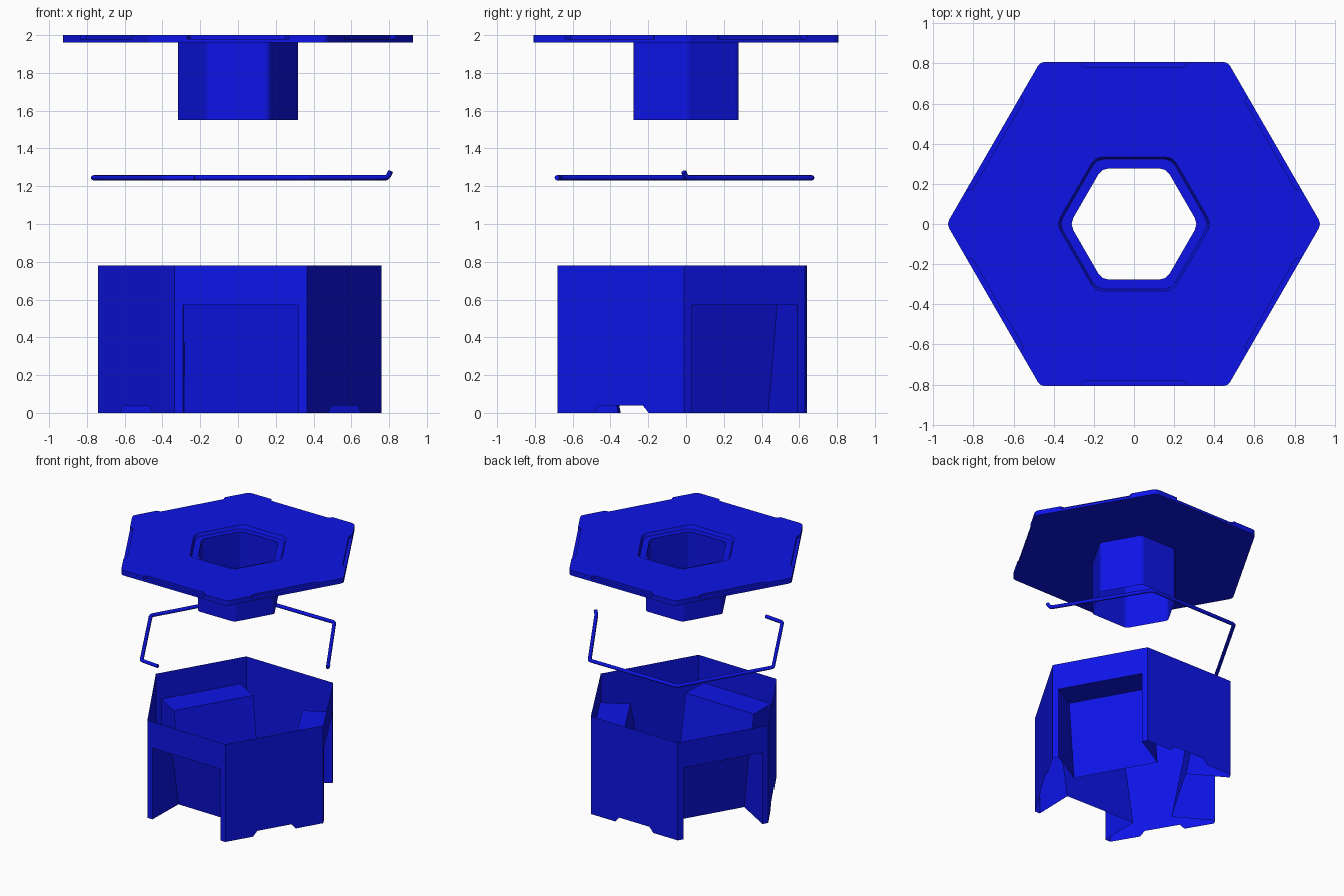
import bpy, bmesh
from math import sin, cos, pi, radians
from mathutils import Vector

if "Cube" in bpy.data.objects:
    bpy.data.objects.remove(bpy.data.objects["Cube"])

blue = bpy.data.materials.new("blue")
blue.diffuse_color = (0.004, 0.007, 0.8, 1)
blue.use_nodes = True
blue.node_tree.nodes["Principled BSDF"].inputs["Base Color"].default_value = blue.diffuse_color


def finish(name, bm):
    bmesh.ops.remove_doubles(bm, verts=bm.verts, dist=1e-5)
    me = bpy.data.meshes.new(name)
    bm.to_mesh(me)
    bm.free()
    ob = bpy.data.objects.new(name, me)
    bpy.context.collection.objects.link(ob)
    me.materials.append(blue)
    return ob


def hex_ring(r, c, z, notch=0.0):
    """Hexagon with corners rounded by c and optional edge notches."""
    pts = []
    for k in range(6):
        a = Vector((cos(k * pi / 3), sin(k * pi / 3), 0))
        b = Vector((cos((k + 1) * pi / 3), sin((k + 1) * pi / 3), 0))
        mid, along = (a + b) * r / 2, (b - a) * r
        inward = -mid.normalized() * notch
        pts.append(a * (r - 0.268 * c))
        e = 0.5 - c / r
        for t, n in ((-e, 0), (-0.29, 0), (-0.27, 1), (0.27, 1), (0.29, 0), (e, 0)):
            pts.append(mid + along * t + inward * n)
    return [p + Vector((0, 0, z)) for p in pts]


def loft(name, rings, closed=False):
    bm = bmesh.new()
    vs = [[bm.verts.new(p) for p in ring] for ring in rings]
    n = len(vs[0])
    pairs = list(zip(vs, vs[1:])) + ([(vs[-1], vs[0])] if closed else [])
    for lo, hi in pairs:
        for i in range(n):
            j = (i + 1) % n
            bm.faces.new((lo[i], lo[j], hi[j], hi[i]))
    return finish(name, bm)


# Top plate with notched edges and a recessed hexagonal hole
loft("top_plate", [
    hex_ring(0.32, 0.035, 1.96), hex_ring(0.933, 0.025, 1.96),
    hex_ring(0.933, 0.025, 1.98), hex_ring(0.933, 0.025, 1.98, 0.025),
    hex_ring(0.933, 0.025, 2.0, 0.025),
    hex_ring(0.386, 0.035, 2.0), hex_ring(0.373, 0.035, 1.975),
    hex_ring(0.32, 0.035, 1.975)], closed=True)

# Thin sleeve below the hole
loft("centre_sleeve", [hex_ring(0.322, 0.02, 1.55), hex_ring(0.322, 0.02, 1.96)])

# Bent wire clip: open hexagon with one raised end
corners = [Vector((0.77 * cos(k * pi / 3), 0.77 * sin(k * pi / 3), 1.245)) for k in range(5)]
corners[0].x = 0.792
corners = [Vector((0.808, -0.012, 1.277))] + corners + [Vector((-0.23, -0.682, 1.245))]
path = [corners[0]]
for p, q, s in zip(corners, corners[1:], corners[2:]):
    a = q + (p - q).normalized() * 0.018
    b = q + (s - q).normalized() * 0.018
    path += [a * (1 - t) ** 2 + q * 2 * t * (1 - t) + b * t * t for t in (0, 0.33, 0.67, 1)]
path.append(corners[-1])
cu = bpy.data.curves.new("wire_clip", "CURVE")
cu.dimensions = "3D"
cu.bevel_depth = 0.014
cu.bevel_resolution = 2
cu.use_fill_caps = True
sp = cu.splines.new("POLY")
sp.points.add(len(path) - 1)
for pt, p in zip(sp.points, path):
    pt.co = (*p, 1)
clip = bpy.data.objects.new("wire_clip", cu)
bpy.context.collection.objects.link(clip)
cu.materials.append(blue)
bpy.context.view_layer.objects.active = clip
clip.select_set(True)
bpy.ops.object.convert(target="MESH")
bpy.ops.object.shade_smooth_by_angle(angle=radians(50))

# Base: thin six-sided wall, alternating pocketed and plain sides
H, W, M = 0.78, 0.57, 0.045
outline = [Vector(p) for p in ((-0.335, -0.665, 0), (0.365, -0.68, 0), (0.76, -0.01, 0),
                               (0.40, 0.63, 0), (-0.375, 0.64, 0), (-0.74, 0.02, 0))]
bm = bmesh.new()
for i, a in enumerate(outline):
    b = outline[(i + 1) % 6]
    L = (b - a).length
    along = (b - a) / L
    inward = Vector((-along.y, along.x, 0))

    def face(*pts):
        # Each point is distance along the side, height, depth inward
        bm.faces.new([bm.verts.new(a + along * s + inward * d + Vector((0, 0, z)))
                      for s, z, d in pts])

    if i % 2 == 0:
        l, r, top, bot = M, L - M, 0.22, 0.32
        # Wall around the opening
        face((0, 0, 0), (l, 0, 0), (l, W, 0), (0, W, 0))
        face((r, 0, 0), (L, 0, 0), (L, W, 0), (r, W, 0))
        face((0, W, 0), (l, W, 0), (r, W, 0), (L, W, 0), (L, H, 0), (0, H, 0))
        # Pocket back, sides and roof
        face((l, 0, bot), (r, 0, bot), (r, W, top), (l, W, top))
        face((r, 0, 0), (r, W, 0), (r, W, top), (r, 0, bot))
        face((l, 0, 0), (l, 0, bot), (l, W, top), (l, W, 0))
        face((l, W, 0), (l, W, top), (r, W, top), (r, W, 0))
    else:
        # Plain wall with a shallow notch in its lower edge
        m = L / 2
        face((0, 0, 0), (m - 0.17, 0, 0), (m - 0.135, 0.04, 0), (m + 0.135, 0.04, 0),
             (m + 0.17, 0, 0), (L, 0, 0), (L, W, 0), (L, H, 0), (0, H, 0), (0, W, 0))
finish("base_housing", bm)
